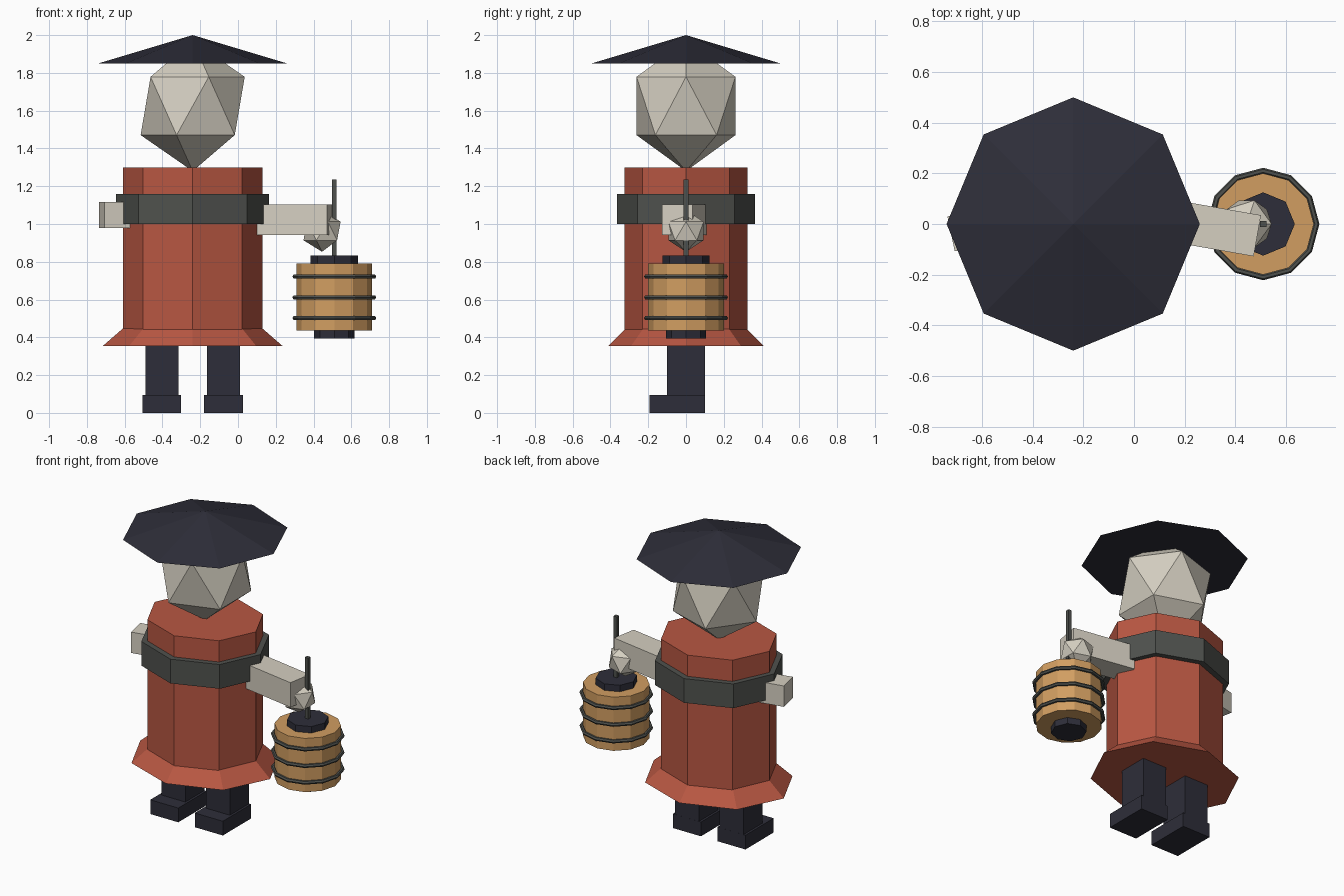
import bpy
from math import radians
from mathutils import Matrix, Vector

cube = bpy.data.objects.get("Cube")
if cube:
    bpy.data.objects.remove(cube, do_unlink=True)


def material(name, rgb):
    m = bpy.data.materials.new(name)
    m.use_nodes = True
    m.diffuse_color = (*rgb, 1)
    bsdf = next(n for n in m.node_tree.nodes if n.type == 'BSDF_PRINCIPLED')
    bsdf.inputs["Base Color"].default_value = (*rgb, 1)
    return m


RED = material("robe red", (0.48, 0.095, 0.055))
BONE = material("pale bone", (0.66, 0.62, 0.53))
TAN = material("lantern tan", (0.64, 0.34, 0.12))
IRON = material("dark iron", (0.078, 0.083, 0.075))
NAVY = material("dark navy", (0.027, 0.027, 0.041))

BODY_X = -0.24
LAMP_X = 0.51


def finish(name, mat, scale=(1, 1, 1)):
    ob = bpy.context.object
    ob.name = ob.data.name = name
    ob.scale = scale
    ob.data.materials.append(mat)
    return ob


def drum(name, mat, sides, x, z0, z1, r0, r1, squash=1.0):
    """Closed tapered prism standing between two heights."""
    bpy.ops.mesh.primitive_cone_add(vertices=sides, radius1=r0, radius2=r1,
                                    depth=z1 - z0, location=(x, 0, (z0 + z1) / 2))
    return finish(name, mat, (1, squash, 1))


def box(name, mat, loc, size, yaw=0):
    bpy.ops.mesh.primitive_cube_add(size=1, location=loc, rotation=(0, 0, radians(yaw)))
    return finish(name, mat, size)


def ball(name, mat, loc, scale):
    bpy.ops.mesh.primitive_ico_sphere_add(subdivisions=1, radius=1, location=loc)
    return finish(name, mat, scale)


# Robe, hem and belt
drum("robe", RED, 8, BODY_X, 0.40, 1.30, 0.37, 0.37, 0.88)
drum("robe_hem", RED, 8, BODY_X, 0.355, 0.455, 0.475, 0.36, 0.865)
drum("belt", IRON, 8, BODY_X, 1.0, 1.16, 0.405, 0.405, 0.9)

# Head and hat
ball("head", BONE, (BODY_X, 0, 1.625), (0.308, 0.308, 0.345))
drum("hat", NAVY, 8, BODY_X, 1.85, 2.0, 0.5, 0)

# Legs and feet
for side, sign in (("left", 1), ("right", -1)):
    x = BODY_X + sign * 0.163
    box(side + "_leg", NAVY, (x, 0, 0.23), (0.175, 0.2, 0.42))
    box(side + "_foot", NAVY, (x, -0.047, 0.047), (0.205, 0.295, 0.094))

# Arms: the left one reaches out to the lantern, the right one is a stub
box("left_arm", BONE, (0.28, -0.01, 1.023), (0.42, 0.165, 0.163), -10)
box("right_arm", BONE, (-0.60, -0.013, 1.047), (0.25, 0.14, 0.138), 12)
ball("left_hand", BONE, (0.445, 0, 0.963), (0.11, 0.11, 0.11))

# Lantern with its pole, caps and hoops
box("lantern_pole", IRON, (LAMP_X, 0, 1.02), (0.025, 0.025, 0.43))
drum("lantern_body", TAN, 12, LAMP_X, 0.435, 0.79, 0.2, 0.2)
drum("lantern_top_cap", NAVY, 8, LAMP_X, 0.79, 0.833, 0.125, 0.125)
drum("lantern_bottom_cap", NAVY, 8, LAMP_X, 0.393, 0.435, 0.107, 0.107)
for i, z in enumerate((0.502, 0.612, 0.722)):
    bpy.ops.mesh.primitive_torus_add(major_segments=12, minor_segments=6,
                                     major_radius=0.21, minor_radius=0.012,
                                     location=(LAMP_X, 0, z))
    finish("lantern_hoop_%d" % (i + 1), IRON)
